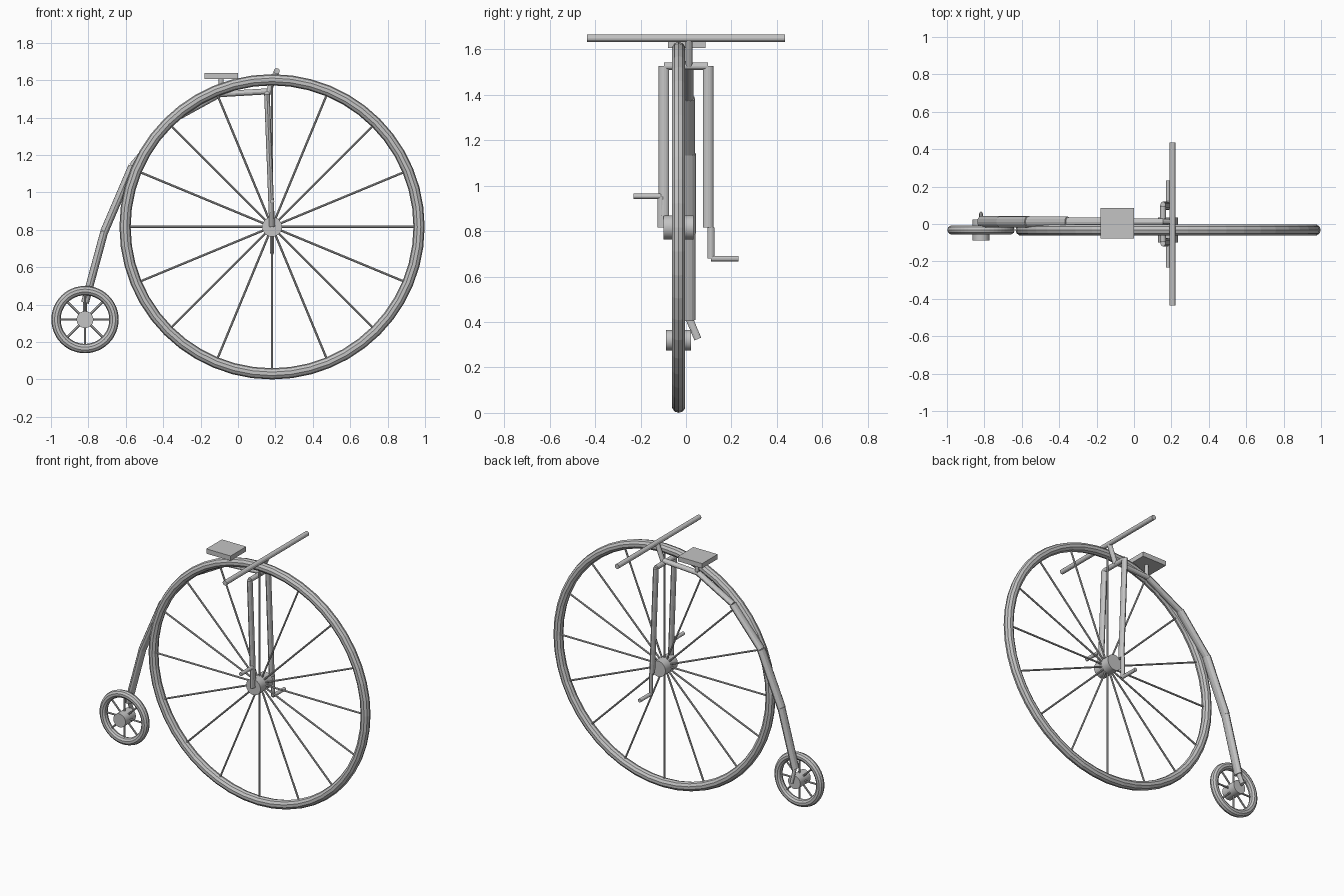
import bpy
import bmesh
import math
from mathutils import Matrix, Vector

cube = bpy.data.objects.get("Cube")
if cube:
    bpy.data.objects.remove(cube, do_unlink=True)

grey = bpy.data.materials.new("plain_grey")
grey.use_nodes = True
GREY = (0.55, 0.55, 0.55, 1)
grey.diffuse_color = GREY
grey.node_tree.nodes["Principled BSDF"].inputs["Base Color"].default_value = GREY


def finish(name, bm):
    mesh = bpy.data.meshes.new(name)
    bm.to_mesh(mesh)
    bm.free()
    mesh.materials.append(grey)
    obj = bpy.data.objects.new(name, mesh)
    bpy.context.collection.objects.link(obj)
    return obj


def add_rod(bm, a, b, side, deep=None, sides=12):
    """Rod from a to b; side is its half width, deep its half width along y."""
    a, b = Vector(a), Vector(b)
    w = (b - a).normalized()
    ref = Vector((1, 0, 0)) if abs(w.y) > 0.9 else Vector((0, 1, 0))
    u = (ref - w * ref.dot(w)).normalized()
    v = w.cross(u)
    turn = Matrix((u, v, w)).transposed().to_4x4()
    size = Matrix.Diagonal((deep or side, side, (b - a).length, 1))
    bmesh.ops.create_cone(bm, cap_ends=True, segments=sides, radius1=1, radius2=1,
                          depth=1, matrix=Matrix.Translation((a + b) / 2) @ turn @ size)


def rod(name, a, b, side, deep=None, sides=12):
    bm = bmesh.new()
    add_rod(bm, a, b, side, deep, sides)
    return finish(name, bm)


def smooth(obj):
    bpy.ops.object.select_all(action="DESELECT")
    obj.select_set(True)
    bpy.context.view_layer.objects.active = obj
    bpy.ops.object.shade_smooth_by_angle(angle=math.radians(30))


def wheel(name, x, z, major, minor, hub, hub_half, spokes):
    y = -0.032
    # Tyre
    bpy.ops.mesh.primitive_torus_add(major_segments=48, minor_segments=10,
                                     major_radius=major, minor_radius=minor,
                                     location=(x, y, z), rotation=(math.pi / 2, 0, 0))
    tyre = bpy.context.object
    tyre.name = name + "_tyre"
    tyre.data.materials.append(grey)
    # Hub
    smooth(rod(name + "_hub", (x, y - hub_half, z), (x, y + hub_half, z), hub, sides=32))
    # Spokes
    bm = bmesh.new()
    for i in range(spokes):
        t = math.tau * i / spokes
        add_rod(bm, (x, y, z), (x + major * math.cos(t), y, z + major * math.sin(t)),
                0.006, sides=8)
    finish(name + "_spokes", bm)


WX, WZ = 0.182, 0.816
wheel("front_wheel", WX, WZ, 0.786, 0.03, 0.053, 0.066, 16)
wheel("rear_wheel", -0.818, 0.32, 0.155, 0.025, 0.045, 0.055, 8)

# Fork legs, cranks and pedals on both sides, cranks opposed
for s, label in ((1, "left"), (-1, "right")):
    rod(label + "_fork_leg", (0.155, s * 0.097, 1.525), (WX, s * 0.097, WZ), 0.015, 0.023)
    tip = WZ - s * 0.137
    rod(label + "_crank", (WX, s * 0.11, WZ), (WX, s * 0.11, tip), 0.011, 0.015)
    rod(label + "_pedal", (WX, s * 0.11, tip), (WX, s * 0.232, tip), 0.012)
rod("fork_crown", (0.155, -0.097, 1.525), (0.155, 0.097, 1.525), 0.016)

# Handlebar and stem
rod("handlebar", (0.207, -0.435, 1.648), (0.207, 0.435, 1.648), 0.016)
rod("stem", (0.158, 0.013, 1.525), (0.207, 0.013, 1.648), 0.015, 0.016)

# Curved backbone made of straight tubes
path = [(0.155, 1.54), (-0.1, 1.525), (-0.355, 1.385), (-0.565, 1.14),
        (-0.715, 0.79), (-0.818, 0.41)]
widths = [(0.016, 0.018), (0.018, 0.022), (0.02, 0.028), (0.022, 0.032), (0.021, 0.03)]
bm = bmesh.new()
for (x0, z0), (x1, z1), (side, deep) in zip(path, path[1:], widths):
    add_rod(bm, (x0, 0.012, z0), (x1, 0.012, z1), side, deep)
finish("backbone", bm)

# Rear bracket from the backbone to the hub
rod("rear_bracket", (-0.818, 0.012, 0.42), (-0.818, 0.052, 0.325), 0.01, 0.016)

# Seat and its post
bm = bmesh.new()
bmesh.ops.create_cube(bm, size=1, matrix=Matrix.Translation((-0.09, 0.004, 1.622))
                      @ Matrix.Diagonal((0.18, 0.165, 0.032, 1)))
finish("seat", bm)
rod("seat_post", (-0.09, 0.012, 1.52), (-0.09, 0.012, 1.61), 0.013)
